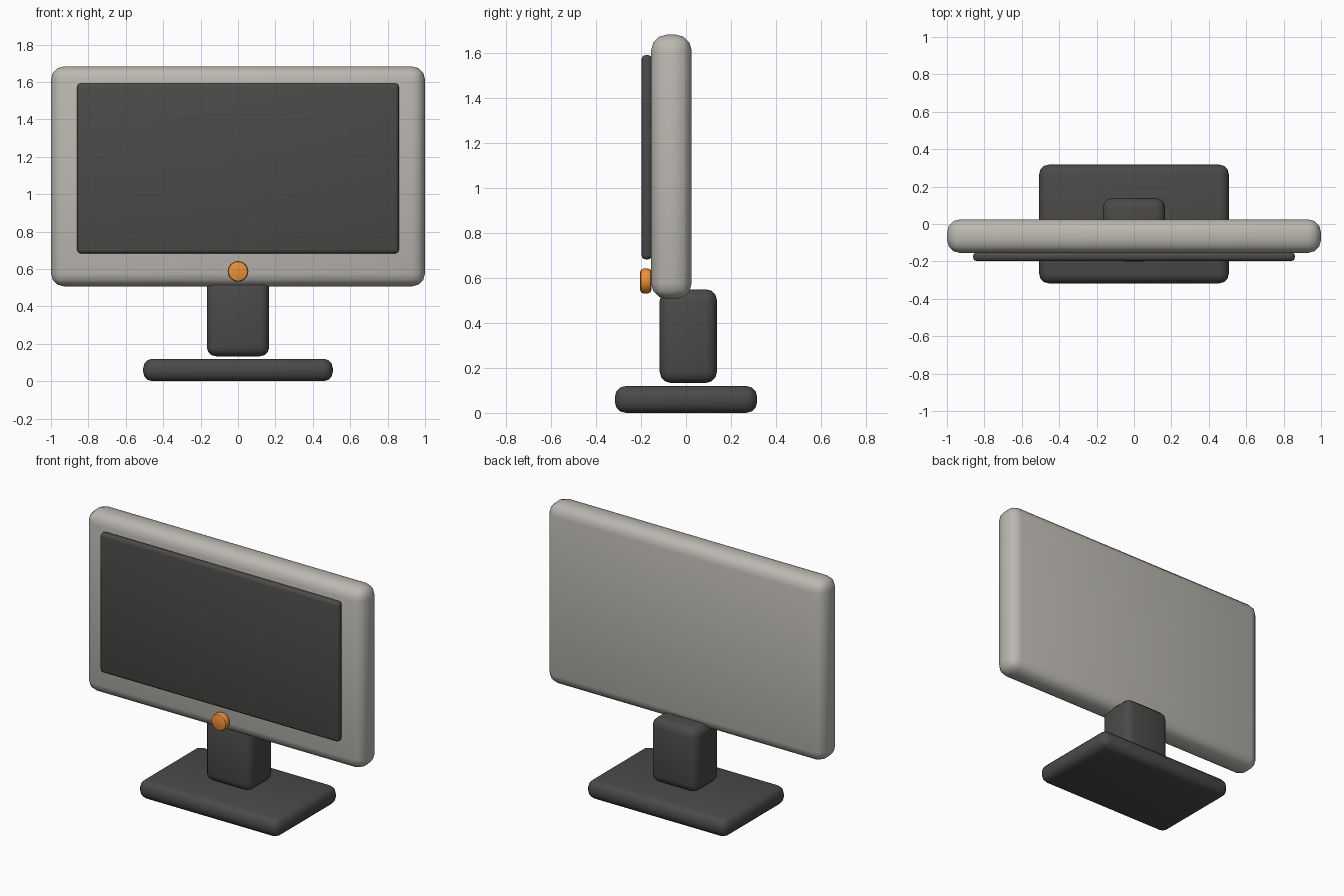
import bpy
import math

if "Cube" in bpy.data.objects:
    bpy.data.objects.remove(bpy.data.objects["Cube"])

dark = bpy.data.materials.new("dark_plastic")
dark.diffuse_color = (0.07, 0.068, 0.064, 1)
dark.use_nodes = True
dark.node_tree.nodes["Principled BSDF"].inputs["Base Color"].default_value = dark.diffuse_color
light = bpy.data.materials.new("warm_grey_plastic")
light.diffuse_color = (0.5, 0.48, 0.44, 1)
light.use_nodes = True
light.node_tree.nodes["Principled BSDF"].inputs["Base Color"].default_value = light.diffuse_color
orange = bpy.data.materials.new("orange_button")
orange.diffuse_color = (0.85, 0.28, 0.04, 1)
orange.use_nodes = True
orange.node_tree.nodes["Principled BSDF"].inputs["Base Color"].default_value = orange.diffuse_color


def finish(obj, name, mat, bevel, segments=3):
    obj.name = name
    obj.data.materials.append(mat)
    bpy.ops.object.transform_apply(location=False, rotation=True, scale=True)
    mod = obj.modifiers.new("rounded_edges", 'BEVEL')
    mod.width = bevel
    mod.segments = segments
    mod.limit_method = 'ANGLE'
    mod.angle_limit = math.radians(40)
    bpy.ops.object.modifier_apply(modifier=mod.name)
    bpy.ops.object.shade_smooth_by_angle(angle=math.radians(40))
    return obj


def rounded_box(name, x, y, z, mat, bevel, segments=3):
    """Box from (min, max) ranges on each axis."""
    bpy.ops.mesh.primitive_cube_add(
        size=1, location=[(a + b) / 2 for a, b in (x, y, z)])
    obj = bpy.context.object
    obj.scale = [b - a for a, b in (x, y, z)]
    return finish(obj, name, mat, bevel, segments)


# Stand: flat foot and short neck
rounded_box("base", (-0.507, 0.507), (-0.317, 0.317), (0, 0.12), dark, 0.05)
rounded_box("neck", (-0.167, 0.167), (-0.117, 0.138), (0.133, 0.55), dark, 0.05)

# Display housing and raised screen panel
rounded_box("housing", (-1, 1), (-0.155, 0.025), (0.507, 1.683), light, 0.07)
rounded_box("screen", (-0.86, 0.86), (-0.198, -0.15), (0.683, 1.592), dark, 0.02)

# Round power button on the lower bezel
bpy.ops.mesh.primitive_cylinder_add(
    vertices=32, radius=0.055, depth=0.05, location=(0, -0.179, 0.587),
    rotation=(math.pi / 2, 0, 0))
finish(bpy.context.object, "power_button", orange, 0.014, 2)
